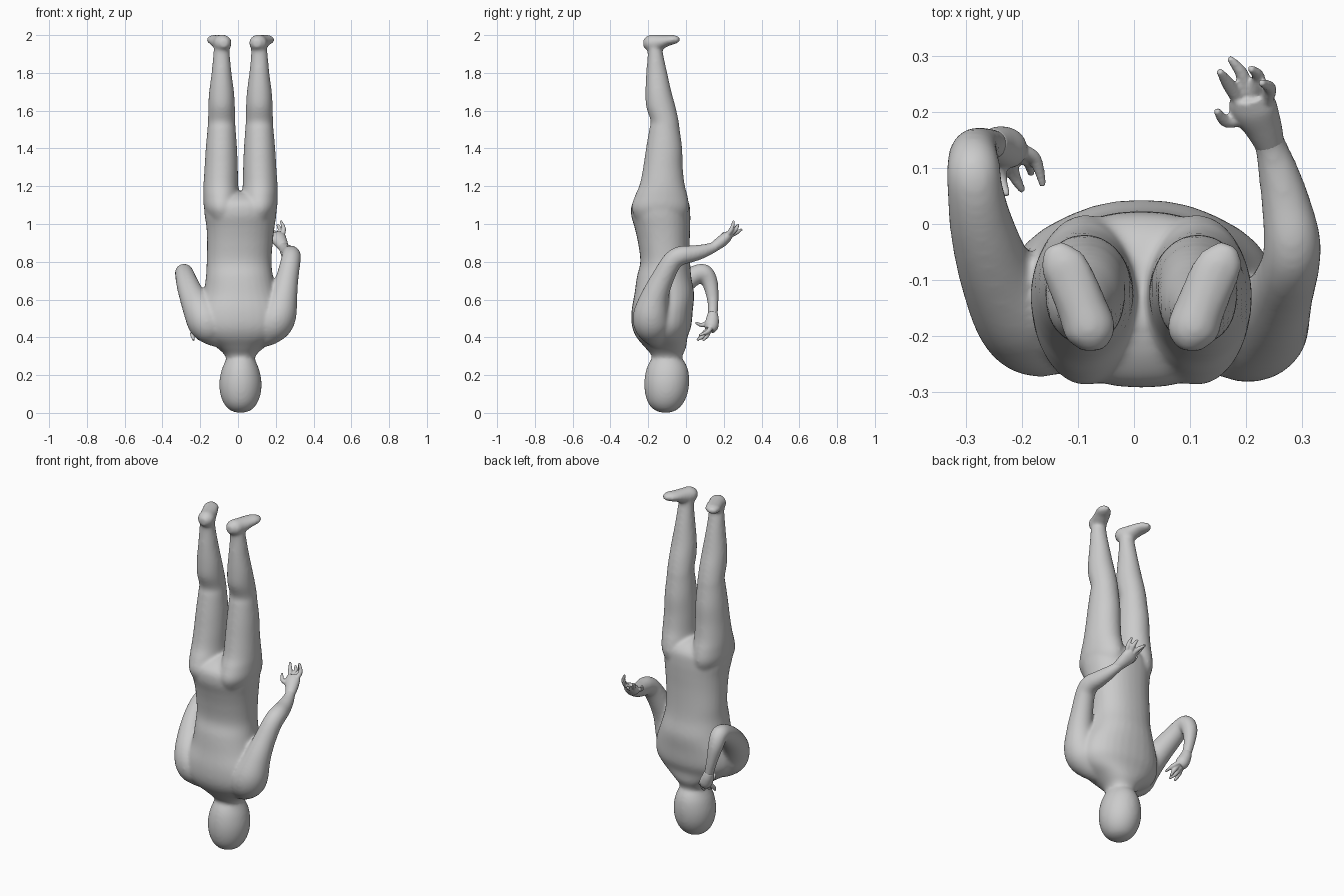
import bpy, bmesh, math
from mathutils import Vector

CX = 0.013  # body centre line


def spline(secs, steps=5):
    """Catmull-Rom interpolation of section rows."""
    p = [secs[0]] + list(secs) + [secs[-1]]
    out = []
    for i in range(1, len(p) - 2):
        for k in range(steps):
            t = k / steps
            out.append([0.5 * (2 * b + (c - a) * t + (2 * a - 5 * b + 4 * c - d) * t * t
                               + (3 * b - a - 3 * c + d) * t ** 3)
                        for a, b, c, d in zip(p[i - 1], p[i], p[i + 1], p[i + 2])])
    return out + [list(secs[-1])]


def loft(bm, secs, upright=False, power=1.0, n=32):
    """Closed tube through sections (x, y, z, radius_x, radius_y)."""
    secs = spline(secs)
    rings = []
    for i, s in enumerate(secs):
        c = Vector(s[:3])
        t = Vector((0, 0, 1))
        if not upright:
            t = (Vector(secs[min(i + 1, len(secs) - 1)][:3])
                 - Vector(secs[max(i - 1, 0)][:3])).normalized()
        u = Vector((1, 0, 0))
        u = (u - t * u.dot(t)).normalized()
        v = t.cross(u)
        ring = []
        for k in range(n):
            a = 2 * math.pi * k / n
            ca, sa = math.cos(a), math.sin(a)
            ca = math.copysign(abs(ca) ** power, ca)
            sa = math.copysign(abs(sa) ** power, sa)
            ring.append(bm.verts.new(c + u * ca * max(s[3], .003) + v * sa * max(s[4], .003)))
        rings.append(ring)
    for a, b in zip(rings, rings[1:]):
        for k in range(n):
            bm.faces.new((a[k], a[(k + 1) % n], b[(k + 1) % n], b[k]))
    bm.faces.new(rings[0][::-1])
    bm.faces.new(rings[-1])


def tube(bm, pts):
    loft(bm, [(x, y, z, r, r) for x, y, z, r in pts])


def finish(bm, name, voxel, smooth):
    """Fuse overlapping shells into one skin."""
    bmesh.ops.recalc_face_normals(bm, faces=bm.faces)
    me = bpy.data.meshes.new(name)
    bm.to_mesh(me)
    bm.free()
    ob = bpy.data.objects.new(name, me)
    bpy.context.collection.objects.link(ob)
    m = ob.modifiers.new("fuse", 'REMESH')
    m.mode = 'VOXEL'
    m.voxel_size = voxel
    m.use_smooth_shade = True
    m = ob.modifiers.new("soften", 'SMOOTH')
    m.factor = 0.5
    m.iterations = smooth


body = bmesh.new()

# head (crown on the ground)
loft(body, [(CX, -.108, .001, .02, .02), (CX, -.108, .016, .058, .06),
            (CX, -.107, .05, .088, .092), (CX, -.104, .10, .107, .112),
            (CX, -.102, .16, .112, .119), (CX, -.1, .22, .102, .113),
            (CX, -.1, .265, .085, .096), (CX, -.102, .30, .07, .07)], True)

# neck and torso
loft(body, [(CX, -.102, .24, .07, .075), (CX, -.1, .30, .08, .081),
            (CX, -.108, .345, .125, .108), (CX, -.127, .40, .205, .135),
            (CX, -.129, .46, .24, .157), (CX, -.126, .54, .235, .162),
            (CX, -.115, .63, .198, .158), (.008, -.116, .72, .178, .144),
            (.006, -.11, .80, .172, .132), (.01, -.117, .90, .174, .137),
            (CX, -.125, .98, .18, .147), (CX, -.134, 1.05, .19, .157),
            (CX, -.134, 1.11, .19, .15), (CX, -.128, 1.15, .16, .11),
            (CX, -.125, 1.17, .12, .06)], True, .9)

# legs and feet
for s in (-1, 1):
    leg = [(.09, -.133, 1.0, .07, .12), (.098, -.136, 1.08, .094, .152),
           (.102, -.131, 1.15, .095, .139), (.104, -.126, 1.21, .092, .119),
           (.102, -.122, 1.3, .088, .105), (.101, -.116, 1.4, .083, .096),
           (.1, -.114, 1.5, .075, .081), (.1, -.113, 1.545, .072, .074),
           (.1, -.133, 1.62, .071, .078), (.1, -.146, 1.7, .066, .069),
           (.1, -.155, 1.8, .053, .056), (.1, -.162, 1.9, .044, .041),
           (.095, -.168, 1.96, .042, .04)]
    foot = [(.085, -.226, 1.957, .02, .022), (.09, -.195, 1.958, .046, .042),
            (.105, -.15, 1.96, .045, .042), (.13, -.09, 1.973, .044, .028),
            (.145, -.062, 1.976, .039, .024), (.155, -.035, 1.978, .018, .014)]
    loft(body, [(CX + s * o, y, z, a, b) for o, y, z, a, b in leg], True)
    loft(body, [(CX + s * o, y, z, a, b) for o, y, z, a, b in foot])

# arm bent forward and up
tube(body, [(.10, -.15, .38, .045), (.15, -.165, .425, .078), (.19, -.18, .475, .098),
            (.218, -.183, .53, .094), (.242, -.163, .62, .073), (.26, -.125, .71, .06),
            (.278, -.075, .80, .053), (.282, -.03, .832, .051), (.272, .03, .842, .045),
            (.258, .09, .856, .037), (.243, .14, .874, .029), (.232, .175, .895, .028)])
# arm bent forward and down
tube(body, [(-.075, -.15, .38, .045), (-.125, -.163, .425, .078), (-.165, -.175, .475, .098),
            (-.2, -.155, .54, .09), (-.243, -.09, .62, .069), (-.27, -.01, .69, .058),
            (-.283, .06, .735, .05), (-.286, .1, .736, .048), (-.285, .128, .685, .042),
            (-.27, .142, .6, .031), (-.253, .142, .53, .027), (-.245, .141, .505, .028)])
finish(body, "body", .008, 14)


def hand(name, palm, fingers):
    bm = bmesh.new()
    loft(bm, palm)
    for base, mid, tip in fingers:
        tube(bm, [(*base, .013), (*mid, .0115), (*tip, .006)])
    finish(bm, name, .004, 3)


# raised hand: thumb first, then fingers
hand("raised_hand",
     [(.243, .14, .874, .026, .025), (.228, .178, .9, .035, .03),
      (.212, .208, .925, .043, .03), (.205, .23, .945, .033, .022)],
     [((.2, .19, .91), (.165, .183, .925), (.147, .203, .955)),
      ((.185, .225, .94), (.168, .25, .965), (.152, .273, .995)),
      ((.2, .235, .94), (.192, .268, .955), (.17, .296, .972)),
      ((.215, .235, .945), (.222, .262, .97), (.207, .278, 1.0)),
      ((.234, .218, .94), (.242, .242, .975), (.226, .252, 1.018))])

# lowered hand: thumb first, then fingers
hand("lowered_hand",
     [(-.253, .142, .53, .026, .026), (-.242, .14, .495, .032, .034),
      (-.226, .134, .46, .036, .037), (-.215, .125, .44, .028, .028)],
     [((-.235, .12, .48), (-.238, .085, .465), (-.226, .05, .478)),
      ((-.235, .12, .445), (-.242, .088, .415), (-.234, .06, .384)),
      ((-.22, .12, .435), (-.215, .09, .405), (-.198, .058, .386)),
      ((-.205, .122, .44), (-.188, .112, .41), (-.183, .088, .382)),
      ((-.2, .13, .45), (-.176, .115, .43), (-.162, .068, .41))])
